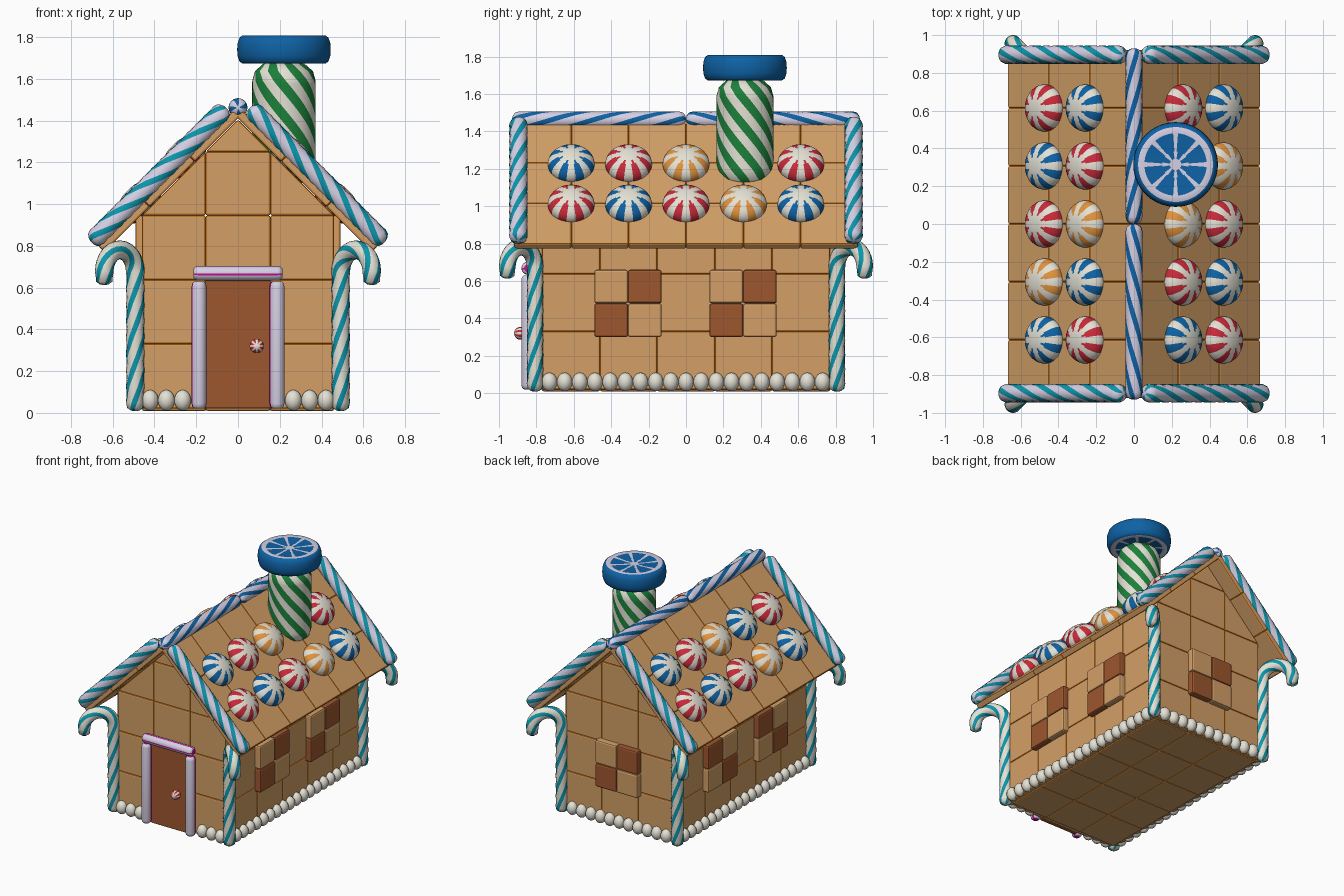
import bpy, bmesh, math
from mathutils import Vector, Matrix

if "Cube" in bpy.data.objects:
    bpy.data.objects.remove(bpy.data.objects["Cube"])

V = Vector
X, Y, Z = V((1, 0, 0)), V((0, 1, 0)), V((0, 0, 1))


def mat(name, *rgb):
    m = bpy.data.materials.new(name)
    m.diffuse_color = [(c / 255 / 12.92 if c < 11 else ((c / 255 + .055) / 1.055) ** 2.4) for c in rgb] + [1]
    m.use_nodes = True
    m.node_tree.nodes["Principled BSDF"].inputs["Base Color"].default_value = m.diffuse_color
    return m


COOKIE = mat("cookie tan", 212, 160, 103)
TOAST = mat("toasted orange", 224, 146, 62)
BROWN = mat("chocolate brown", 158, 87, 47)
WHITE = mat("icing white", 228, 225, 212)
TEAL = mat("teal", 12, 150, 172)
BLUE = mat("blue", 14, 98, 165)
GREEN = mat("green", 28, 128, 58)
RED = mat("red", 200, 42, 58)
LILAC = mat("lilac white", 214, 208, 228)
MAGENTA = mat("magenta", 205, 15, 150)


def finish(name, bm, mats, smooth):
    bmesh.ops.recalc_face_normals(bm, faces=bm.faces)
    for f in bm.faces:
        f.smooth = smooth
    me = bpy.data.meshes.new(name)
    bm.to_mesh(me)
    bm.free()
    for m in mats:
        me.materials.append(m)
    ob = bpy.data.objects.new(name, me)
    bpy.context.collection.objects.link(ob)
    return ob


def frame(origin, u, v):
    """Matrix with local axes u, v and u x v."""
    m = Matrix((u, v, u.cross(v))).transposed().to_4x4()
    m.translation = origin
    return m


def tile(bm, poly, w0, w1, M, mi=0, edge=1, bevel=.009):
    """Bevelled prism over a flat polygon."""
    lo = [bm.verts.new(M @ V((u, v, w0))) for u, v in poly]
    hi = [bm.verts.new(M @ V((u, v, w1))) for u, v in poly]
    n = len(poly)
    faces = [bm.faces.new(lo[::-1]), bm.faces.new(hi)]
    faces += [bm.faces.new((lo[i], lo[(i + 1) % n], hi[(i + 1) % n], hi[i])) for i in range(n)]
    for f in faces:
        f.material_index = mi
    edges = list({e for f in faces for e in f.edges})
    bmesh.ops.bevel(bm, geom=edges, offset=bevel, offset_type='OFFSET', segments=2,
                    profile=.5, affect='EDGES', material=edge)


def rect(u0, v0, u1, v1):
    return [(u0, v0), (u1, v0), (u1, v1), (u0, v1)]


def grid(bm, us, vs, thick, M):
    for a, b in zip(us, us[1:]):
        for c, d in zip(vs, vs[1:]):
            tile(bm, rect(a, c, b, d), 0, thick, M)


def skin(name, rings, mats, rule, endmat=0):
    """Closed surface through equal rings; rule(i, j) picks the colour."""
    bm = bmesh.new()
    vs = [[bm.verts.new(p) for p in r] for r in rings]
    n = len(vs[0])
    for i in range(len(vs) - 1):
        for j in range(n):
            k = (j + 1) % n
            f = bm.faces.new((vs[i][j], vs[i][k], vs[i + 1][k], vs[i + 1][j]))
            f.material_index = rule(i, j)
    for r in (vs[0][::-1], vs[-1]):
        bm.faces.new(r).material_index = endmat
    return finish(name, bm, mats, True)


def tube(name, path, N, r, twist, mats, n=20, period=5, on=2, ends=(.02, .13, .5), endmat=0):
    """Striped stick along a planar path with normal N."""
    t0, t1 = (path[1] - path[0]).normalized(), (path[-2] - path[-1]).normalized()
    e = r * .7
    scale = [math.sqrt(1 - (1 - f) ** 2) for f in ends]
    pts = [path[0] + t0 * e * f for f in ends] + path[1:-1] + [path[-1] + t1 * e * f for f in ends[::-1]]
    sc = scale + [1] * (len(path) - 2) + scale[::-1]
    rings, s = [], 0
    for i, p in enumerate(pts):
        a, b = pts[max(i - 1, 0)], pts[min(i + 1, len(pts) - 1)]
        B = (b - a).normalized().cross(N)
        s += (p - a).length
        ang = [2 * math.pi * j / n + twist * s for j in range(n)]
        rings.append([p + (N * math.cos(t) + B * math.sin(t)) * r * sc[i] for t in ang])
    return skin(name, rings, mats, lambda i, j: int(j % period < on), endmat)


def line(a, b, k, e):
    """Straight path with end margin e."""
    a, b = V(a), V(b)
    d = (b - a).normalized() * e
    return [a] + [(a + d).lerp(b - d, i / k) for i in range(k + 1)] + [b]


# biscuit walls, seen from outside
FRONT = frame(V((0, -.76, 0)), X, Z)
BACK = frame(V((0, .76, 0)), -X, Z)
RIGHT = frame(V((.445, 0, 0)), Y, Z)
LEFT = frame(V((-.445, 0, 0)), -Y, Z)
cols3 = [-.46, -.155, .155, .46]
cols5 = [-.77, -.46, -.155, .155, .46, .77]
rows = [.02, .33, .637, .945]
for name, M in (("front_wall", FRONT), ("back_wall", BACK)):
    bm = bmesh.new()
    grid(bm, cols3, rows, .045, M)
    tile(bm, rect(-.155, .945, .155, 1.25), 0, .045, M)
    tile(bm, [(-.155, 1.25), (.155, 1.25), (0, 1.405)], 0, .045, M)
    tile(bm, [(.155, .945), (.46, .945), (.155, 1.25)], 0, .045, M)
    tile(bm, [(-.46, .945), (-.155, .945), (-.155, 1.25)], 0, .045, M)
    finish(name, bm, [COOKIE, TOAST], False)
for name, M in (("right_wall", RIGHT), ("left_wall", LEFT)):
    bm = bmesh.new()
    grid(bm, cols5, rows, .045, M)
    finish(name, bm, [COOKIE, TOAST], False)
bm = bmesh.new()
grid(bm, cols3, cols5, .04, frame(V((0, 0, .05)), X, -Y))
finish("floor", bm, [COOKIE, TOAST], False)

# roof slabs, local v runs up the slope from the eave
h = math.sqrt(.5)
for sx, side in ((1, "right"), (-1, "left")):
    bm = bmesh.new()
    M = frame(V((sx * .64, 0, .77)), Y * sx, V((-sx * h, 0, h)))
    grid(bm, [-.92 + i * .92 / 3 for i in range(7)], [i * .92 / 3 for i in range(4)], .042, M)
    finish(side + "_roof", bm, [COOKIE, TOAST], False)

# checkered windows
spots = [("right_window", RIGHT, -.31, 0), ("right_window", RIGHT, .305, 0),
         ("left_window", LEFT, -.31, 1), ("left_window", LEFT, .305, 1), ("back_window", BACK, 0, 0)]
for name, M, u, flip in spots:
    bm = bmesh.new()
    for a in (0, 1):
        for b in (0, 1):
            k = (a + b + flip + 1) % 2
            tile(bm, rect(u + (a - 1) * .18, .3 + b * .18, u + a * .18, .48 + b * .18), .03, .09, M, k, k, .012)
    finish(name, bm, [COOKIE, BROWN], False)

# door with rolled candy frame
bm = bmesh.new()
tile(bm, rect(-.16, .02, .16, .635), .03, .075, FRONT, 0, 0)
finish("door", bm, [BROWN], False)
for sx in (-1, 1):
    tube("door_post", line((sx * .187, -.845, .015), (sx * .187, -.845, .635), 2, .03), X, .035, 0,
         [LILAC, MAGENTA], 24, 12, 2, (.2, .6), 1)
tube("door_lintel", line((-.218, -.845, .668), (.218, -.845, .668), 2, .03), Z, .035, 0,
     [LILAC, MAGENTA], 24, 6, 1, (.2, .6), 1)


# striped mints
def mint(name, colour, M, R, T):
    n, k = 64, 16
    rings = []
    for i in range(1, k):
        a = math.pi * i / k
        rings.append([M @ V((R * math.sin(a) * math.cos(2 * math.pi * j / n),
                             R * math.sin(a) * math.sin(2 * math.pi * j / n), T * math.cos(a))) for j in range(n)])

    def rule(i, j):
        r = math.sin(math.pi * (i + 1.5) / k)
        return int(r > .35 and abs(j % 8 - 3.5) < (1.1 if r < .6 else 2.1))
    skin(name, rings, [WHITE, colour], rule)


upper = [BLUE, RED, TOAST, None, RED]
lower = [RED, BLUE, RED, TOAST, BLUE]
for sx in (1, -1):
    for x, cs in ((.257, upper), (.473, lower)):
        for i, c in enumerate(cs):
            if c is None and sx > 0:
                continue    # the chimney stands here
            M = frame(V((sx * x, sx * (i - 2) * .307, 1.483 - x)), Y * sx, V((-sx * h, 0, h)))
            mint("roof_mint", c or BLUE, M, .125, .08)
mint("door_knob", RED, frame(V((.09, -.885, .32)), X, Z), .034, .034)

# corner canes with outward hooks
for sx in (-1, 1):
    for sy in (-1, 1):
        d = V((sx * h, sy * h, 0))
        base = V((sx * .492, sy * .807, 0))
        path = [base + Z * z for z in [.008] + [.05 + i * .078 for i in range(8)]]
        path += [base + d * .105 * (1 + math.cos(a)) + Z * (.676 + .105 * math.sin(a))
                 for a in [math.pi * (1 - i / 14) for i in range(15)]]
        path.append(base + d * .21 + Z * .612)
        tube("corner_cane", path, d.cross(Z), .045, 9, [WHITE, TEAL])

# roof edge and ridge sticks
for sy in (-1, 1):
    for sx in (-1, 1):
        tube("roof_edge_stick", line((sx * .055, sy * .896, 1.46), (sx * .7, sy * .896, .815), 14, .04),
             Y, .05, 9, [LILAC, TEAL])
    tube("ridge_stick", line((0, 0, 1.462), (0, sy * .93, 1.462), 14, .04), Z, .045, 7 * sy, [LILAC, BLUE])

# icing beads round the base
bm = bmesh.new()
spots = [(s * .495, -.73 + i * 1.46 / 18) for s in (-1, 1) for i in range(19)]
spots += [(-.40 + i * .08, .81) for i in range(11)]
spots += [(s * (.265 + i * .078), -.81) for s in (-1, 1) for i in range(3)]
for x, y in spots:
    bmesh.ops.create_uvsphere(bm, u_segments=14, v_segments=10, radius=1,
                              matrix=Matrix.Translation((x, y, .06)) @ Matrix.Diagonal((.041, .041, .05, 1)))
finish("icing_beads", bm, [WHITE], True)

# twisted chimney and sweet cap
C = V((.22, .315, 0))
tube("chimney", line(C + Z * 1.08, C + Z * 1.7, 24, .11), X, .152, -5.5, [WHITE, GREEN], 48, 6, 3, (.2, .6))
prof = [(.005, 1.68), (.03, 1.68), (.07, 1.68), (.165, 1.675), (.198, 1.672), (.213, 1.683), (.222, 1.71),
        (.224, 1.74), (.222, 1.77), (.213, 1.797), (.198, 1.808), (.165, 1.805), (.07, 1.8), (.03, 1.8), (.005, 1.8)]
rings = [[C + V((r * math.cos(t * math.pi / 40), r * math.sin(t * math.pi / 40), z)) for t in range(80)]
         for r, z in prof]


def cap_rule(i, j):
    r = (prof[i][0] + prof[i + 1][0]) / 2
    return int(r > .2 or (.03 < r < .165 and abs(j % 10 - 4.5) < (3 if r < .07 else 4)))


skin("chimney_cap", rings, [LILAC, BLUE], cap_rule)
